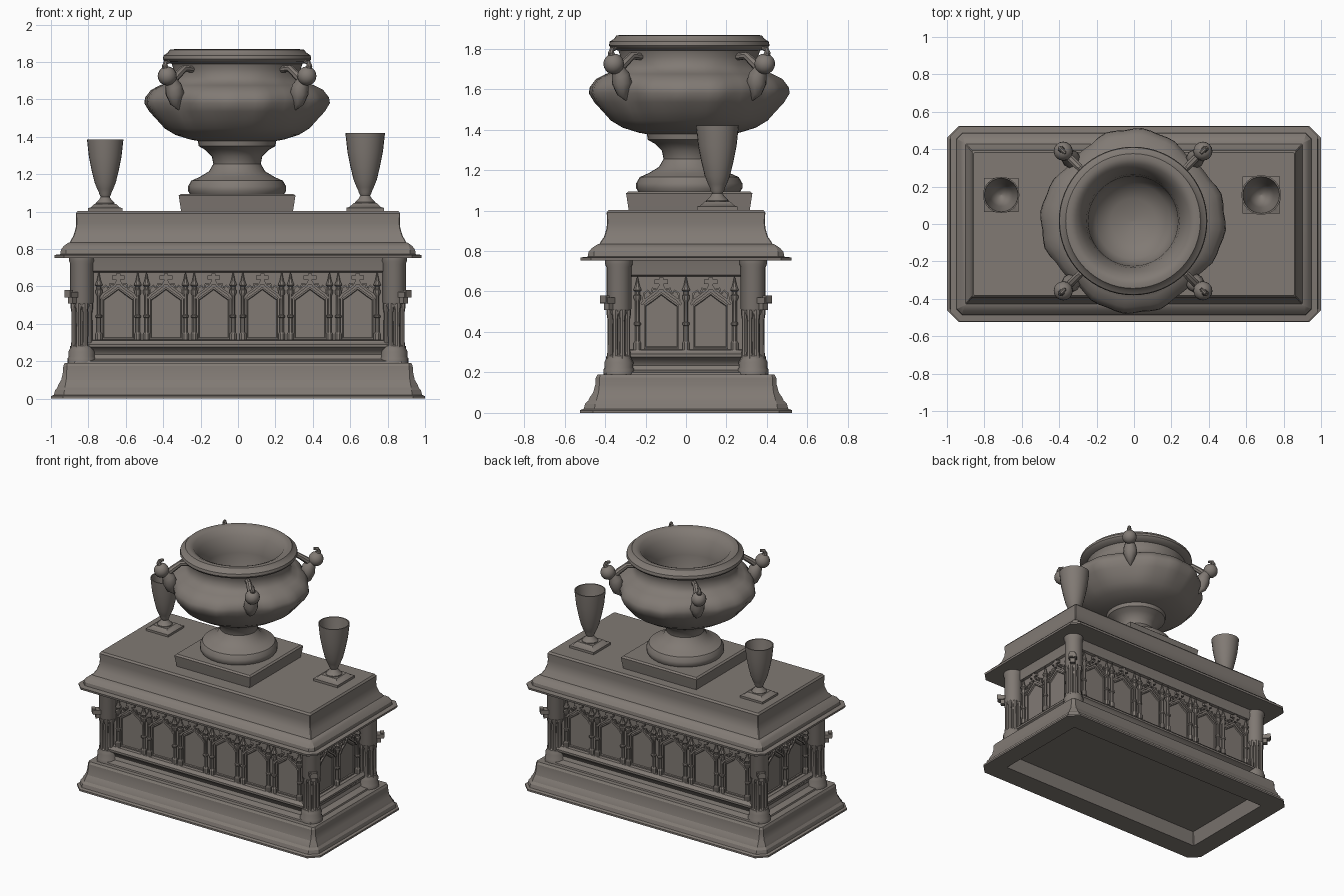
import bpy, bmesh, math
from mathutils import Vector, Matrix

stone = bpy.data.materials.new("warm grey stone")
stone.diffuse_color = (0.22, 0.195, 0.175, 1)


def loft(bm, rings):
    """Skin a list of equal-length point rings and cap both ends."""
    vs = [[bm.verts.new(p) for p in ring] for ring in rings]
    n = len(vs[0])
    for a, b in zip(vs, vs[1:]):
        for i in range(n):
            j = (i + 1) % n
            bm.faces.new((a[i], a[j], b[j], b[i]))
    bm.faces.new(vs[0])
    bm.faces.new(vs[-1])


def lathe(bm, profile, n=24, at=(0, 0), turn=0, shape=None):
    rings = []
    for i, (r, z) in enumerate(profile):
        ring = []
        for k in range(n):
            a = 2 * math.pi * k / n + turn
            q = r + (shape(i, z, a) if shape else 0)
            ring.append((at[0] + q * math.cos(a), at[1] + q * math.sin(a), z))
        rings.append(ring)
    loft(bm, rings)


def tube(bm, path, n=8, y=0, flat=1):
    """Tube through (x, z, radius) points lying in the xz plane."""
    rings = []
    for i, (x, z, r) in enumerate(path):
        p, q = path[max(i - 1, 0)], path[min(i + 1, len(path) - 1)]
        t = Vector((q[0] - p[0], q[1] - p[1])).normalized()
        ring = []
        for k in range(n):
            a = 2 * math.pi * (k + 0.5) / n
            c, s = r * math.cos(a), r * math.sin(a) * flat
            ring.append((x - t.y * c, y + s, z + t.x * c))
        rings.append(ring)
    loft(bm, rings)


def box(bm, centre, size):
    bmesh.ops.create_cube(bm, size=1, matrix=Matrix.Translation(centre) @ Matrix.Diagonal((*size, 1)))


def moulding(bm, profile, y_extra=lambda d: 0):
    """Oblong with clipped corners; profile holds (inset from full size, z)."""
    rings = []
    for d, z in profile:
        x, y, c = 1 - d, 0.525 - d + y_extra(d), max(0.004, 0.065 - 0.7 * d)
        rings.append([(x, c - y, z), (x, y - c, z), (x - c, y, z), (c - x, y, z),
                      (-x, y - c, z), (-x, c - y, z), (c - x, -y, z), (x - c, -y, z)])
    loft(bm, rings)


def finish(name, bm, matrices=None, angle=35):
    bmesh.ops.recalc_face_normals(bm, faces=bm.faces)
    me = bpy.data.meshes.new(name)
    bm.to_mesh(me)
    bm.free()
    me.materials.append(stone)
    me.polygons.foreach_set("use_smooth", [True] * len(me.polygons))
    me.set_sharp_from_angle(angle=math.radians(angle))
    for m in matrices or [Matrix()]:
        ob = bpy.data.objects.new(name, me)
        ob.matrix_world = m
        bpy.context.collection.objects.link(ob)


def rot(a):
    return Matrix.Rotation(a, 4, 'Z')


# Base plinth, hollow underneath
bm = bmesh.new()
moulding(bm, [(0.17, 0.09), (0.14, 0.0), (0, 0), (0, 0.013), (0.016, 0.02), (0.022, 0.045),
              (0.035, 0.06), (0.04, 0.075), (0.055, 0.1), (0.064, 0.14), (0.066, 0.175), (0.074, 0.19)],
         lambda d: -0.2 * min(d, 0.08))
finish("base_plinth", bm, None, 20)

# Recessed body with lower cove and upper frieze
bm = bmesh.new()
moulding(bm, [(0.12, 0.185), (0.125, 0.2), (0.17, 0.212), (0.18, 0.235), (0.17, 0.26), (0.15, 0.275),
              (0.15, 0.29), (0.165, 0.3), (0.17, 0.31), (0.198, 0.313), (0.198, 0.675), (0.182, 0.682),
              (0.175, 0.73), (0.168, 0.76)])
finish("body_core", bm)

# Table top with stepped cornice
bm = bmesh.new()
moulding(bm, [(0.15, 0.753), (0.02, 0.753), (0.018, 0.768), (0.05, 0.772), (0.053, 0.795), (0.068, 0.815),
              (0.09, 0.832), (0.1, 0.835), (0.105, 0.845), (0.12, 0.87), (0.132, 0.91), (0.135, 0.94),
              (0.133, 0.99), (0.143, 1.003)], lambda d: max(0, 0.018 - 0.15 * d))
finish("table_top", bm, None, 25)

# Gothic bays: panel, ogee arch, cusps and cross
bm = bmesh.new()
house = [(-0.085, 0.315), (0.085, 0.315), (0.085, 0.535), (0.045, 0.563), (0, 0.597), (-0.045, 0.563), (-0.085, 0.535)]
loft(bm, [[(x * s, y, 0.44 + (z - 0.44) * s) for x, z in house]
          for s, y in ((1, 0.01), (1, -0.01), (0.93, -0.01), (0.9, -0.003))])
for s in (-1, 1):
    tube(bm, [(s * 0.098, 0.535, 0.009), (s * 0.078, 0.56, 0.009), (s * 0.045, 0.583, 0.009),
              (s * 0.018, 0.605, 0.009), (0, 0.64, 0.008)], 4, -0.018)
    tube(bm, [(s * 0.09, 0.555, 0.006), (s * 0.085, 0.59, 0.007), (s * 0.066, 0.605, 0.007),
              (s * 0.055, 0.59, 0.005)], 4, -0.016)
    tube(bm, [(s * 0.05, 0.59, 0.006), (s * 0.042, 0.615, 0.008), (s * 0.024, 0.612, 0.005)], 4, -0.016)
box(bm, (0, -0.018, 0.64), (0.022, 0.018, 0.06))
box(bm, (0, -0.018, 0.648), (0.068, 0.018, 0.02))
front = [-0.64, -0.385, -0.13, 0.13, 0.385, 0.64]
walls = [(0, 0.327), (math.pi, 0.327), (math.pi / 2, 0.802), (-math.pi / 2, 0.802)]


def on_walls(front_u, side_u):
    return [rot(a) @ Matrix.Translation((u, -d, 0))
            for a, d in walls for u in (front_u if d < 0.5 else side_u)]


finish("gothic_bay", bm, on_walls(front, [-0.122, 0.122]), 25)

# Pinnacles between the bays
bm = bmesh.new()
lathe(bm, [(0.02, 0.312), (0.02, 0.345), (0.013, 0.355), (0.013, 0.43), (0.018, 0.435), (0.018, 0.445),
           (0.012, 0.45), (0.012, 0.55), (0.02, 0.565), (0.02, 0.58), (0.013, 0.585), (0.014, 0.6),
           (0.022, 0.607), (0.012, 0.63), (0.002, 0.675)], 8, (0, -0.014), math.pi / 8)
finish("pinnacle", bm, on_walls([c + s * 0.104 for c in front for s in (-1, 1)], [-0.24, 0, 0.24]), 30)

# Corner columns: footing, clustered shafts, drum and diagonal bracket (local +x points outward)
bm = bmesh.new()
lathe(bm, [(0.076, 0.185), (0.076, 0.215), (0.07, 0.225), (0.072, 0.25), (0.064, 0.265), (0.062, 0.28),
           (0.045, 0.29), (0.045, 0.48), (0.058, 0.505), (0.062, 0.515), (0.062, 0.72), (0.068, 0.735),
           (0.068, 0.757)], 16)
for k in range(8):
    a = math.pi * (k + 0.5) / 4
    lathe(bm, [(0.018, 0.27), (0.014, 0.3), (0.013, 0.46), (0.018, 0.49), (0.018, 0.508)], 8,
          (0.046 * math.cos(a), 0.046 * math.sin(a)))
box(bm, (0.075, 0, 0.555), (0.06, 0.055, 0.03))
box(bm, (0.07, 0, 0.525), (0.035, 0.035, 0.035))
box(bm, (0.098, 0, 0.562), (0.025, 0.04, 0.035))
finish("corner_column", bm, [Matrix.Translation((sx * 0.835, sy * 0.332, 0)) @ rot(math.atan2(sy, sx))
                             for sx in (-1, 1) for sy in (-1, 1)])

# Square plinth under the urn
urn_at = Matrix.Translation((-0.005, 0.016, 0))
bm = bmesh.new()
loft(bm, [[(x * h, y * h, z) for x, y in ((-1, -1), (1, -1), (1, 1), (-1, 1))]
          for h, z in ((0.298, 0.995), (0.302, 1.02), (0.312, 1.085), (0.3, 1.095))])
finish("urn_plinth", bm, [urn_at])

# Urn foot and stem
bm = bmesh.new()
lathe(bm, [(0.25, 1.09), (0.262, 1.11), (0.262, 1.135), (0.245, 1.165), (0.2, 1.185), (0.15, 1.215),
           (0.127, 1.255), (0.135, 1.295), (0.17, 1.33), (0.205, 1.35), (0.21, 1.38)], 32, shape=None)
finish("urn_foot", bm, [urn_at])

# Urn bowl: lobed belly pinched at the handles, rim, and inner well
outer = [(0.14, 1.365), (0.25, 1.385), (0.33, 1.41), (0.385, 1.445), (0.42, 1.49), (0.455, 1.535), (0.476, 1.58),
         (0.475, 1.61), (0.45, 1.65), (0.405, 1.675), (0.365, 1.69), (0.345, 1.72), (0.34, 1.76), (0.35, 1.79),
         (0.385, 1.8), (0.397, 1.815), (0.393, 1.835), (0.37, 1.85), (0.36, 1.865)]
inner = [(0.335, 1.868), (0.305, 1.855), (0.275, 1.81), (0.25, 1.76),
         (0.24, 1.7), (0.235, 1.6), (0.2, 1.53), (0.12, 1.48), (0.005, 1.465)]


def lobes(i, z, a):
    if i >= len(outer):
        return 0
    w = max(0, 1 - abs(z - 1.58) / 0.16)
    pinch = (0.5 - 0.5 * math.cos(4 * a)) ** 2
    return w * (0.017 - 0.04 * pinch + 0.006 * math.cos(16 * a + 1.5))


bm = bmesh.new()
lathe(bm, outer + inner, 64, shape=lobes)
finish("urn_bowl", bm, [urn_at], 40)

# Four scroll handles on the urn
bm = bmesh.new()
tube(bm, [(0.44, 1.545, 0.004), (0.465, 1.58, 0.03), (0.47, 1.63, 0.05), (0.48, 1.67, 0.045),
          (0.505, 1.71, 0.028)], 10)
tube(bm, [(0.5, 1.69, 0.022), (0.45, 1.73, 0.022), (0.4, 1.765, 0.02), (0.34, 1.76, 0.018)], 8)
bmesh.ops.create_uvsphere(bm, u_segments=16, v_segments=10, radius=0.051,
                          matrix=Matrix.Translation((0.528, 0, 1.725)))
tube(bm, [(0.53, 1.75, 0.022), (0.548, 1.78, 0.016), (0.54, 1.797, 0.013), (0.512, 1.802, 0.009)], 8)
finish("urn_handle", bm, [urn_at @ rot(math.pi / 4 + k * math.pi / 2) for k in range(4)])

# Two goblets on square feet, the right one a little larger
bm = bmesh.new()
loft(bm, [[(x * h, y * h, z) for x, y in ((-1, -1), (1, -1), (1, 1), (-1, 1))]
          for h, z in ((0.1, 0), (0.1, 0.02), (0.085, 0.024), (0.062, 0.045))])
lathe(bm, [(0.055, 0.04), (0.055, 0.05), (0.035, 0.07), (0.026, 0.085), (0.034, 0.1), (0.036, 0.11),
           (0.046, 0.13), (0.062, 0.17), (0.079, 0.24), (0.095, 0.32), (0.106, 0.42), (0.098, 0.42),
           (0.085, 0.33), (0.066, 0.24), (0.045, 0.17), (0.004, 0.14)], 24)
finish("goblet", bm, [Matrix.Translation((x, 0.155, 1.0)) @ Matrix.Scale(s, 4)
                      for x, s in ((-0.71, 0.92), (0.68, 1.0))], 40)
